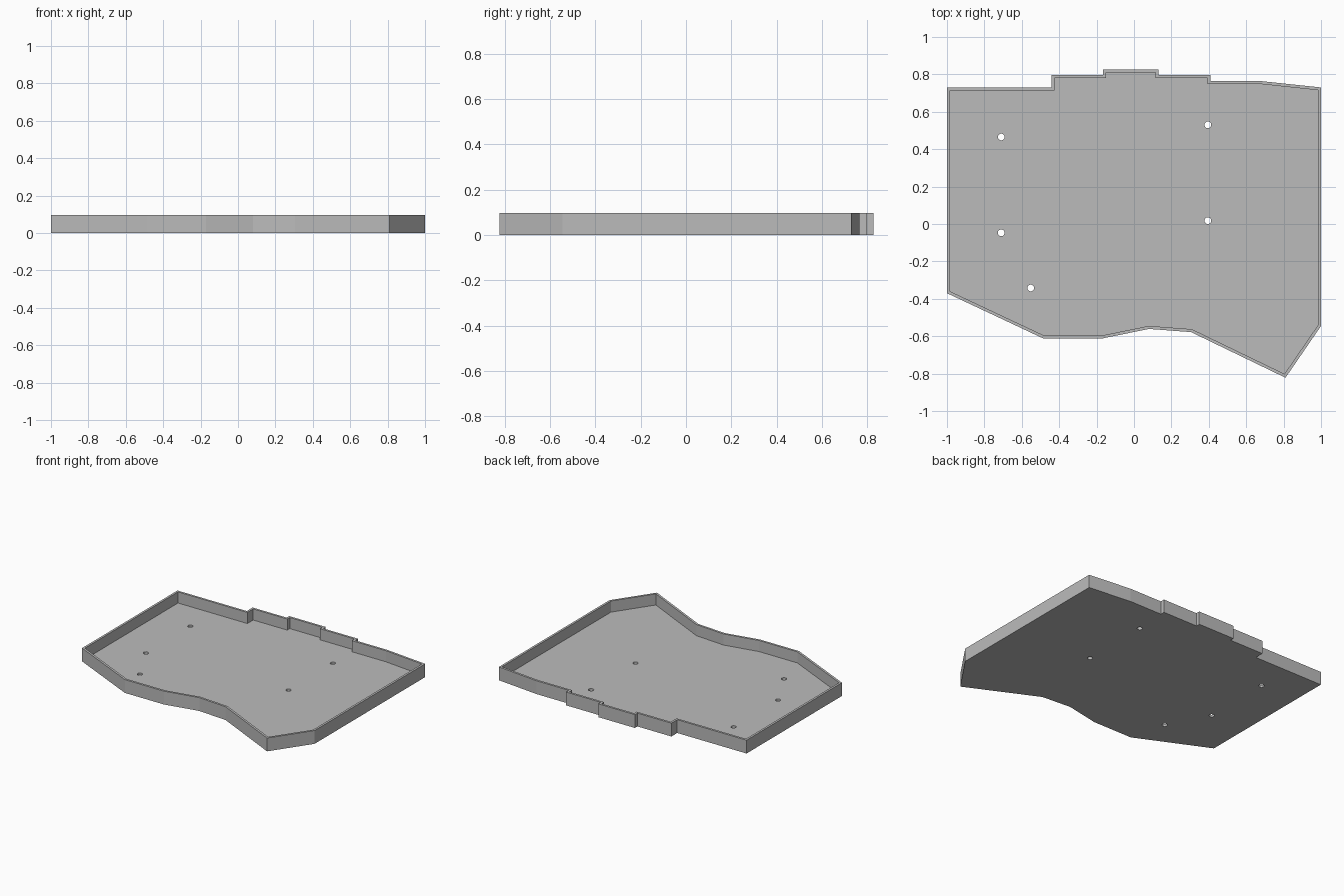
import bpy, bmesh, math
from mathutils import Vector

if "Cube" in bpy.data.objects:
    bpy.data.objects.remove(bpy.data.objects["Cube"])

HEIGHT, FLOOR, WALL, HOLE_RADIUS = 0.097, 0.016, 0.016, 0.018

# Tray outline, clockwise from the back right corner
OUTLINE = [Vector(p) for p in (
    (-1, .73), (-.44, .73), (-.44, .797), (-.165, .797), (-.165, .826),
    (.13, .826), (.13, .797), (.41, .797), (.41, .765), (.67, .765),
    (1, .73), (1, -.545), (.81, -.822), (.305, -.578), (.08, -.561),
    (-.17, -.612), (-.485, -.612), (-1, -.37))]
HOLES = [(-.71, .465), (.395, .53), (.395, .018), (-.71, -.047), (-.552, -.342)]


def inset(points, distance):
    """Move every edge of a clockwise outline inwards by the same distance."""
    result = []
    for i, p in enumerate(points):
        d1 = (p - points[i - 1]).normalized()
        d2 = (points[(i + 1) % len(points)] - p).normalized()
        n1, n2 = Vector((d1.y, -d1.x)), Vector((d2.y, -d2.x))
        result.append(p + (n1 + n2) * distance / (1 + n1.dot(n2)))
    return result


def prism(name, points, bottom, top):
    bm = bmesh.new()
    face = bm.faces.new([bm.verts.new((p[0], p[1], bottom)) for p in points])
    extruded = bmesh.ops.extrude_face_region(bm, geom=[face], use_keep_orig=True)
    verts = [v for v in extruded["geom"] if isinstance(v, bmesh.types.BMVert)]
    bmesh.ops.translate(bm, verts=verts, vec=(0, 0, top - bottom))
    bmesh.ops.recalc_face_normals(bm, faces=bm.faces)
    mesh = bpy.data.meshes.new(name)
    bm.to_mesh(mesh)
    bm.free()
    obj = bpy.data.objects.new(name, mesh)
    bpy.context.collection.objects.link(obj)
    return obj


# Solid body, then the cavity and screw holes that are cut from it
tray = prism("tray", OUTLINE, 0, HEIGHT)
cutters = [prism("cavity_cutter", inset(OUTLINE, WALL), FLOOR, HEIGHT * 2)]
for x, y in HOLES:
    circle = [(x + HOLE_RADIUS * math.cos(a), y + HOLE_RADIUS * math.sin(a))
              for a in (math.tau * i / 24 for i in range(24))]
    cutters.append(prism("hole_cutter", circle, -HEIGHT, HEIGHT / 2))

for cutter in cutters:
    cutter.hide_render = True
    mod = tray.modifiers.new(cutter.name, "BOOLEAN")
    mod.operation, mod.solver, mod.object = "DIFFERENCE", "EXACT", cutter

# Bake the cuts and drop the cutters
depsgraph = bpy.context.evaluated_depsgraph_get()
tray.data = bpy.data.meshes.new_from_object(tray.evaluated_get(depsgraph))
tray.modifiers.clear()
for cutter in cutters:
    bpy.data.objects.remove(cutter)

# Plain grey plastic
grey = bpy.data.materials.new("grey_plastic")
grey.use_nodes = True
colour = (0.5, 0.5, 0.5, 1)
grey.diffuse_color = colour
grey.node_tree.nodes["Principled BSDF"].inputs["Base Color"].default_value = colour
tray.data.materials.clear()
tray.data.materials.append(grey)

# Smooth hole walls with crisp edges
bpy.ops.object.select_all(action="DESELECT")
tray.select_set(True)
bpy.context.view_layer.objects.active = tray
bpy.ops.object.shade_smooth_by_angle(angle=math.radians(20))
for poly in tray.data.polygons:
    if poly.area > 0.002:
        poly.use_smooth = False
